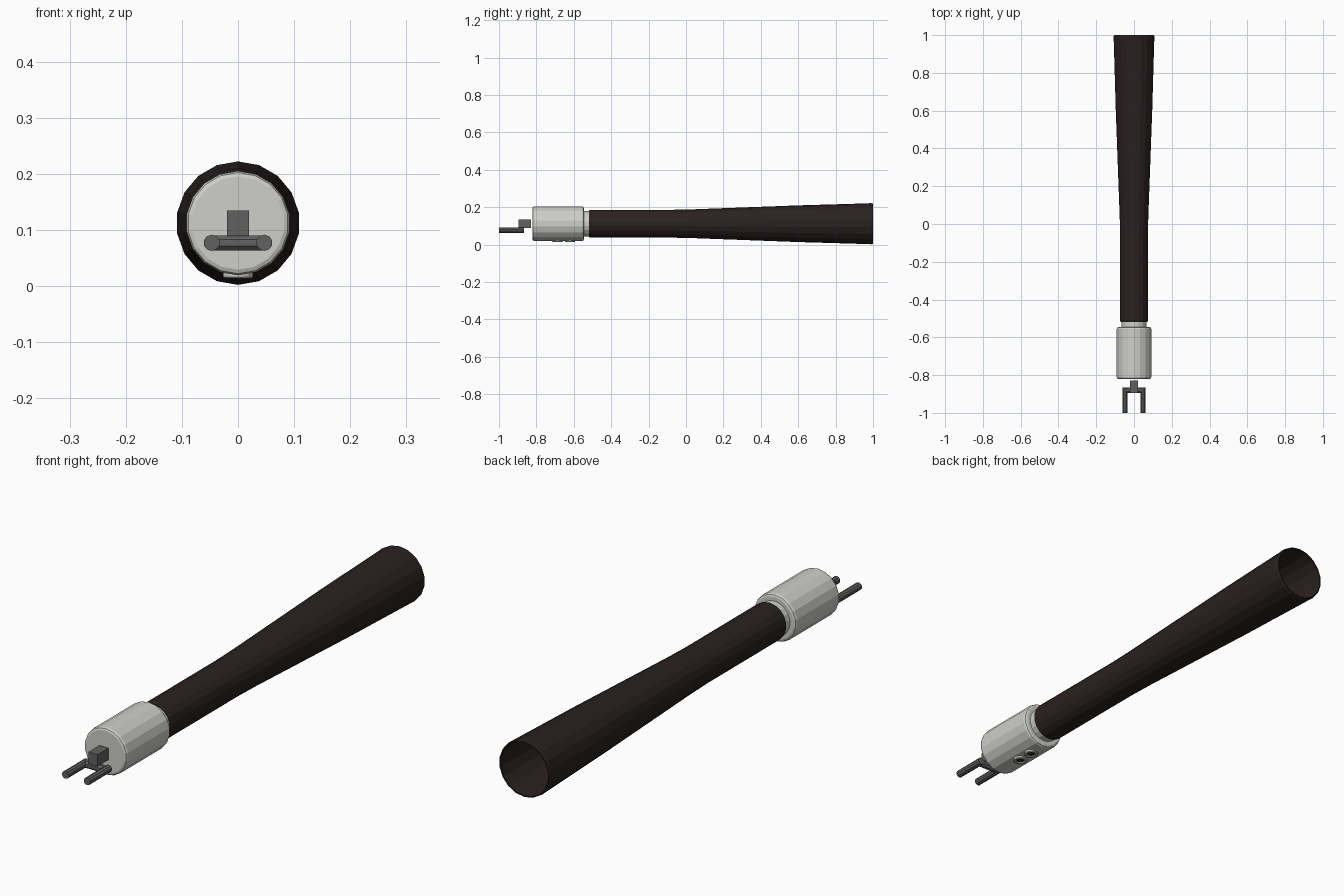
import bpy, math
from mathutils import Matrix

if "Cube" in bpy.data.objects:
    bpy.data.objects.remove(bpy.data.objects["Cube"])

CZ = 0.112   # height of the long axis


def material(name, rgb):
    m = bpy.data.materials.new(name)
    m.diffuse_color = (*rgb, 1)
    m.use_nodes = True
    m.node_tree.nodes["Principled BSDF"].inputs["Base Color"].default_value = m.diffuse_color
    return m


BROWN = material("dark_brown", (0.024, 0.015, 0.015))
SILVER = material("light_grey", (0.62, 0.62, 0.59))
STEEL = material("dark_grey", (0.12, 0.12, 0.12))
BLACK = material("black", (0.015, 0.015, 0.015))


def lathe(name, profile, mat, sides=18, closed=False, matrix=None):
    """Spin (radius, position) points round the y axis, with a vertex at the top."""
    verts, faces = [], []
    for r, y in profile:
        for i in range(sides):
            a = 2 * math.pi * i / sides
            verts.append((r * math.sin(a), y, r * math.cos(a)))
    n = len(profile)
    for k in range(n if closed else n - 1):
        p, q = k * sides, (k + 1) % n * sides
        for i in range(sides):
            j = (i + 1) % sides
            faces.append((p + i, p + j, q + j, q + i))
    if not closed:
        faces.append(tuple(reversed(range(sides))))
        faces.append(tuple(range((n - 1) * sides, n * sides)))
    me = bpy.data.meshes.new(name)
    me.from_pydata(verts, [], faces)
    me.transform(matrix or Matrix.Translation((0, 0, CZ)))
    me.materials.append(mat)
    ob = bpy.data.objects.new(name, me)
    bpy.context.collection.objects.link(ob)
    # consistent outward normals
    import bmesh
    bm = bmesh.new()
    bm.from_mesh(me)
    bmesh.ops.recalc_face_normals(bm, faces=bm.faces)
    bm.to_mesh(me)
    bm.free()
    return ob


# Flared hollow tube: outer wall, then inner wall back again
outer = [(0.0715, -0.518), (0.0745, -0.512), (0.0745, -0.07), (0.077, 0.04),
         (0.098, 0.60), (0.1085, 0.96), (0.110, 0.99), (0.108, 1.0)]
inner = [(r - 0.004, y) for r, y in reversed(outer)]
lathe("flared_tube", outer + inner, BROWN, closed=True)

# Connector body with rounded ends, and the collar plugged into the tube
lathe("connector_body", [(0.083, -0.821), (0.090, -0.818), (0.093, -0.810),
                         (0.093, -0.557), (0.090, -0.549), (0.083, -0.546)], SILVER)
lathe("collar", [(0.068, -0.55), (0.068, -0.49)], SILVER)

# Two screw sockets underneath
for i, y in enumerate((-0.686, -0.621)):
    down = Matrix.Translation((0, y, 0)) @ Matrix.Rotation(math.pi / 2, 4, 'X')
    lathe(f"screw_ring_{i + 1}", [(0.027, 0.035), (0.027, 0.016), (0.024, 0.0135),
                                  (0.018, 0.0135), (0.015, 0.016), (0.015, 0.035)],
          SILVER, 16, True, down)
    lathe(f"screw_recess_{i + 1}", [(0.0155, 0.018), (0.0155, 0.022)], BLACK, 16, False, down)

# Contact block in front of the body
bpy.ops.mesh.primitive_cube_add(size=1, location=(0, -0.8625, 0.112))
block = bpy.context.object
block.name = "contact_block"
block.scale = (0.04, 0.067, 0.046)
block.data.materials.append(STEEL)

# Fork: crossbar and two prongs
PZ = 0.077
lathe("fork_crossbar", [(0.0145, -0.047), (0.0145, 0.047)], STEEL, 8, False,
      Matrix.Translation((0, -0.880, PZ)) @ Matrix.Rotation(math.pi / 2, 4, 'Z')
      @ Matrix.Rotation(math.pi / 8, 4, 'Y'))
for side, x in (("left", -0.047), ("right", 0.047)):
    lathe(f"{side}_prong", [(0.0145, -1.0), (0.0145, -0.866)], STEEL, 10, False,
          Matrix.Translation((x, 0, PZ)))
